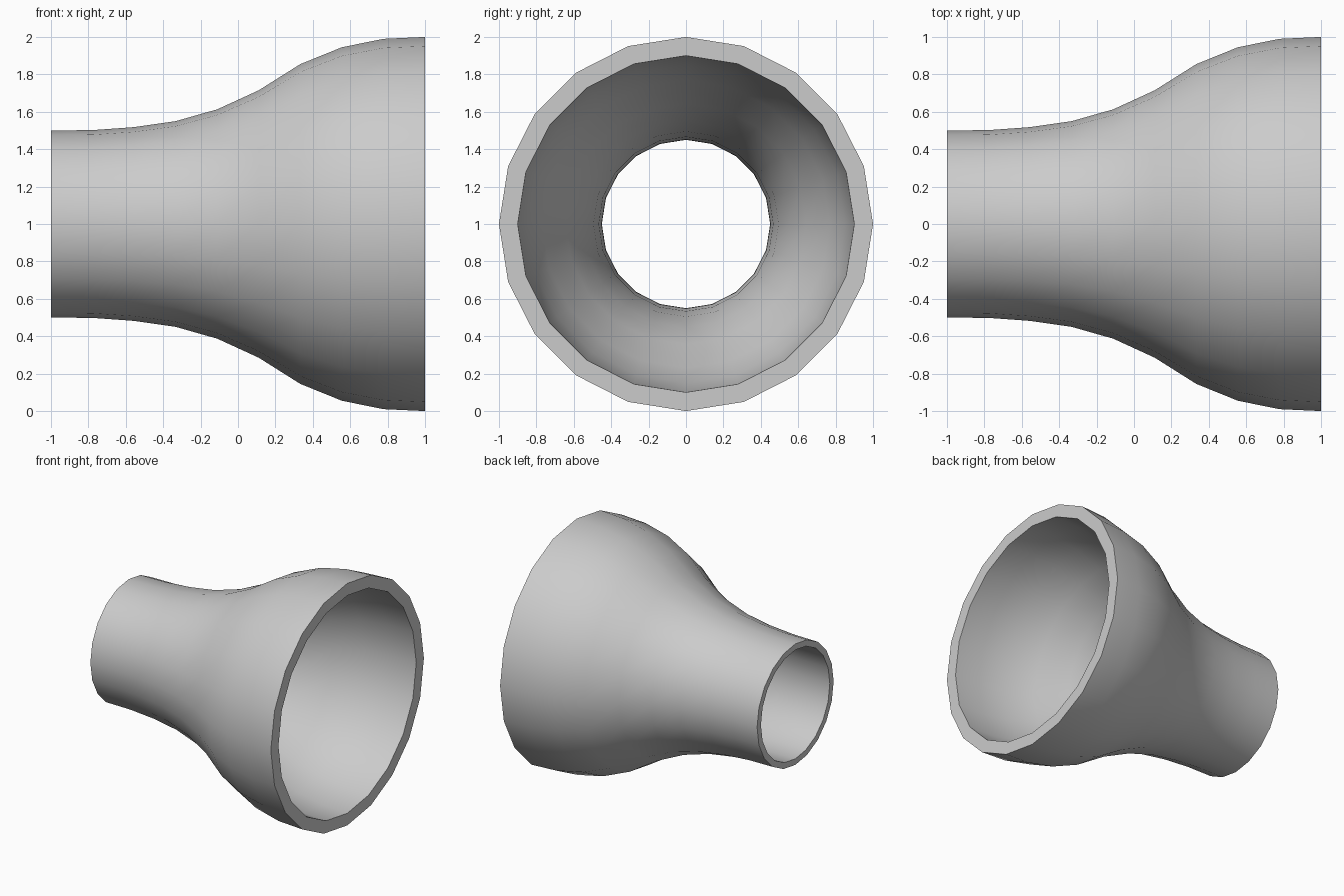
import bpy, bmesh, math

if "Cube" in bpy.data.objects:
    bpy.data.objects.remove(bpy.data.objects["Cube"])

SIDES = 20
WALL = 0.9  # inner radius as a share of the outer radius
RADII = [0.5, 0.502, 0.518, 0.55, 0.613, 0.715, 0.855, 0.945, 0.99, 1.0]

# closed wall profile: outside left to right, then inside right to left
n = len(RADII) - 1
outer = [(-1 + 2 * i / n, r) for i, r in enumerate(RADII)]
profile = outer + [(x, r * WALL) for x, r in reversed(outer)]

# flared sleeve: profile turned around the x axis
bm = bmesh.new()
rings = []
for s in range(SIDES):
    a = 2 * math.pi * s / SIDES
    rings.append([bm.verts.new((x, r * math.sin(a), 1 + r * math.cos(a))) for x, r in profile])
for s in range(SIDES):
    a, b = rings[s], rings[(s + 1) % SIDES]
    for i in range(len(profile)):
        j = (i + 1) % len(profile)
        bm.faces.new((a[i], a[j], b[j], b[i]))
bmesh.ops.recalc_face_normals(bm, faces=bm.faces)

mesh = bpy.data.meshes.new("flared_sleeve")
bm.to_mesh(mesh)
bm.free()
sleeve = bpy.data.objects.new("flared_sleeve", mesh)
bpy.context.collection.objects.link(sleeve)

# smooth walls, sharp rims
bpy.context.view_layer.objects.active = sleeve
sleeve.select_set(True)
bpy.ops.object.shade_smooth_by_angle(angle=math.radians(40))
